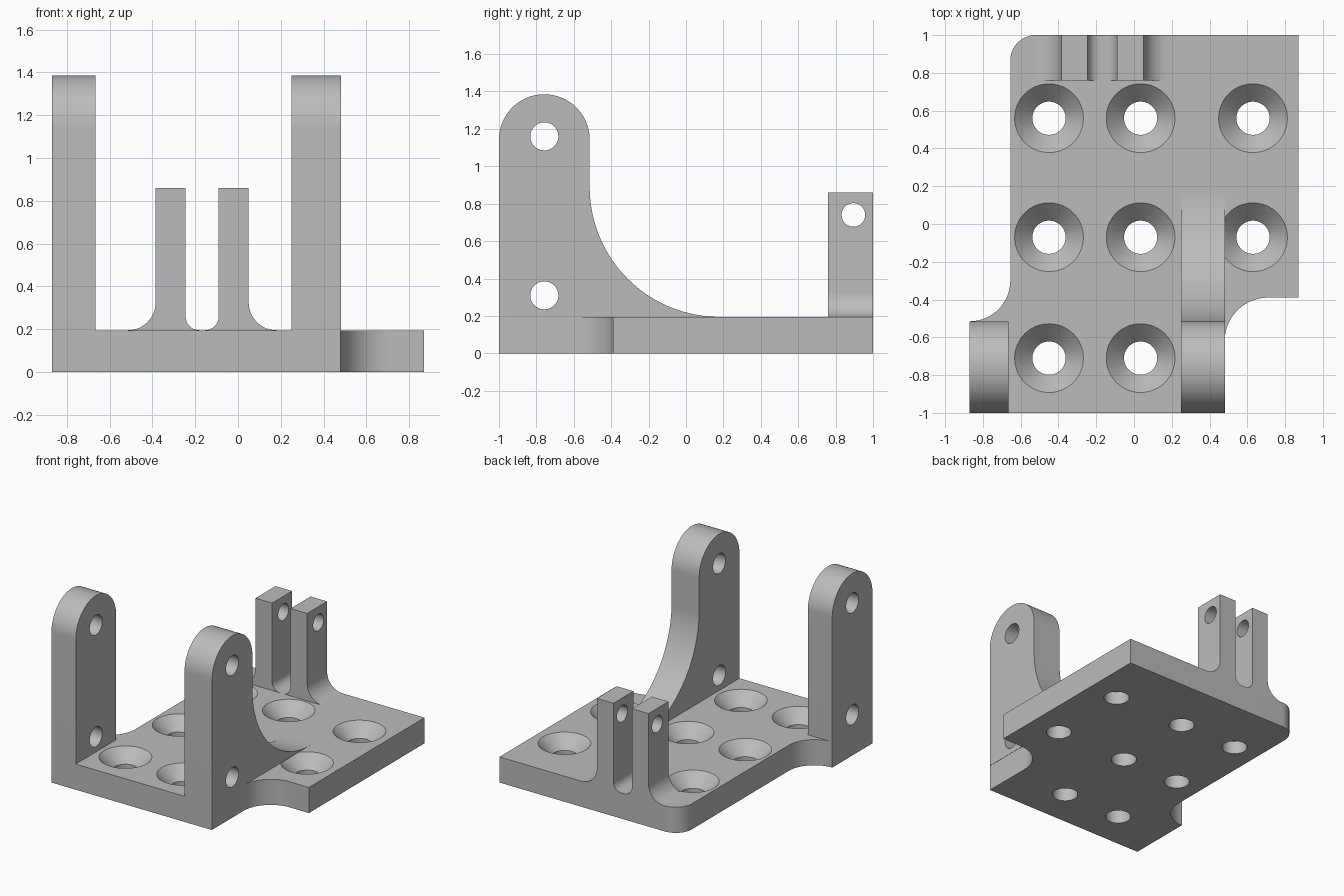
import bpy, bmesh
from math import cos, sin, radians, pi
from mathutils import Matrix, Vector

cube = bpy.data.objects.get("Cube")
if cube:
    bpy.data.objects.remove(cube, do_unlink=True)

GREY = (0.5, 0.5, 0.5, 1)
mat = bpy.data.materials.new("plain grey")
mat.use_nodes = True
mat.diffuse_color = GREY
mat.node_tree.nodes["Principled BSDF"].inputs["Base Color"].default_value = GREY

T = 0.195                      # plate thickness
ARM_BACK, ARM_R = -0.515, 0.2425
ARM_Y = -1 + ARM_R


def arc(cx, cy, r, start, end, steps=32):
    angles = [radians(start + (end - start) * i / steps) for i in range(steps + 1)]
    return [(cx + r * cos(a), cy + r * sin(a)) for a in angles]


def finish(bm, name):
    bmesh.ops.recalc_face_normals(bm, faces=bm.faces)
    mesh = bpy.data.meshes.new(name)
    bm.to_mesh(mesh)
    bm.free()
    mesh.materials.append(mat)
    obj = bpy.data.objects.new(name, mesh)
    bpy.context.collection.objects.link(obj)
    return obj


def prism(name, outline, axis, low, high):
    """Extrude a 2D outline along the x, y or z axis."""
    place = {"x": lambda p: (low, p[0], p[1]),
             "y": lambda p: (p[0], low, p[1]),
             "z": lambda p: (p[0], p[1], low)}[axis]
    bm = bmesh.new()
    face = bm.faces.new([bm.verts.new(place(p)) for p in outline])
    new = bmesh.ops.extrude_face_region(bm, geom=[face])["geom"]
    shift = Vector([(high - low) * (a == axis) for a in "xyz"])
    bmesh.ops.translate(bm, vec=shift, verts=[v for v in new if isinstance(v, bmesh.types.BMVert)])
    return finish(bm, name)


def add_lathe(bm, rings, matrix, n=64):
    """Closed turned solid from (radius, height) rings."""
    loops = [[bm.verts.new(matrix @ Vector((r * cos(2 * pi * i / n), r * sin(2 * pi * i / n), h)))
              for i in range(n)] for r, h in rings]
    for a, b in zip(loops, loops[1:]):
        for i in range(n):
            j = (i + 1) % n
            bm.faces.new((a[i], a[j], b[j], b[i]))
    bm.faces.new(loops[0][::-1])
    bm.faces.new(loops[-1])


def drill(obj, rings, matrices):
    """Cut turned holes, then shade the part smooth with sharp edges."""
    bm = bmesh.new()
    for m in matrices:
        add_lathe(bm, rings, m)
    cutter = finish(bm, "hole_cutter")
    cutter.hide_render = True
    mod = obj.modifiers.new("holes", "BOOLEAN")
    mod.operation, mod.solver, mod.object = "DIFFERENCE", "EXACT", cutter
    bpy.ops.object.select_all(action="DESELECT")
    obj.select_set(True)
    bpy.context.view_layer.objects.active = obj
    bpy.ops.object.modifier_apply(modifier=mod.name)
    bpy.data.objects.remove(cutter, do_unlink=True)
    bpy.ops.object.shade_smooth_by_angle(angle=radians(25))


def cross_holes(obj, radius, centres):
    turn = Matrix.Rotation(pi / 2, 4, "Y")
    drill(obj, [(radius, -1.5), (radius, 1.5)],
          [Matrix.Translation((0, y, z)) @ turn for y, z in centres])


# Base plate with scooped sides, one rounded corner and countersunk holes
outline = [(-0.87, -1), (0.48, -1)]
outline += arc(0.71, -0.62, 0.23, 180, 90)
outline += [(0.87, -0.39), (0.87, 1)]
outline += arc(-0.52, 0.865, 0.135, 90, 180)
outline += arc(-0.87, -0.3, 0.215, 0, -90)
plate = prism("base_plate", outline, "z", 0, T)
spots = [(x, y) for x in (-0.45, 0.035, 0.63) for y in (-0.71, -0.07, 0.56)
         if not (x > 0.5 and y < -0.5)]
drill(plate, [(0.088, -0.1), (0.088, 0.1), (0.182, T), (0.231, T + 0.05)],
      [Matrix.Translation((x, y, 0)) for x, y in spots])

# Tall round-topped arms; the left one carries a curved gusset
top = arc(ARM_Y, 1.385 - ARM_R, ARM_R, 0, 180, 48)
right_arm = prism("right_arm", [(-1, T), (ARM_BACK, T)] + top, "x", -0.87, -0.665)
gusset = arc(0.18, T + 0.695, 0.695, 270, 180, 48)
left_arm = prism("left_arm_with_gusset", [(-1, T)] + gusset + top, "x", 0.25, 0.482)
for arm in (right_arm, left_arm):
    cross_holes(arm, 0.075, [(ARM_Y, 1.16), (ARM_Y, 0.31)])

# Pair of mirrored rear lugs with a wide outer and a small inner fillet
MID = -0.1675
for name, side in (("left_lug", 1), ("right_lug", -1)):
    half = arc(0.0125, T + 0.065, 0.065, 270, 360, 16)
    half += [(0.0775, 0.86), (0.2175, 0.86)]
    half += arc(0.3475, T + 0.13, 0.13, 180, 270, 24)
    lug = prism(name, [(MID + side * x, z) for x, z in half], "y", 0.76, 1)
    cross_holes(lug, 0.063, [(0.895, 0.74)])
